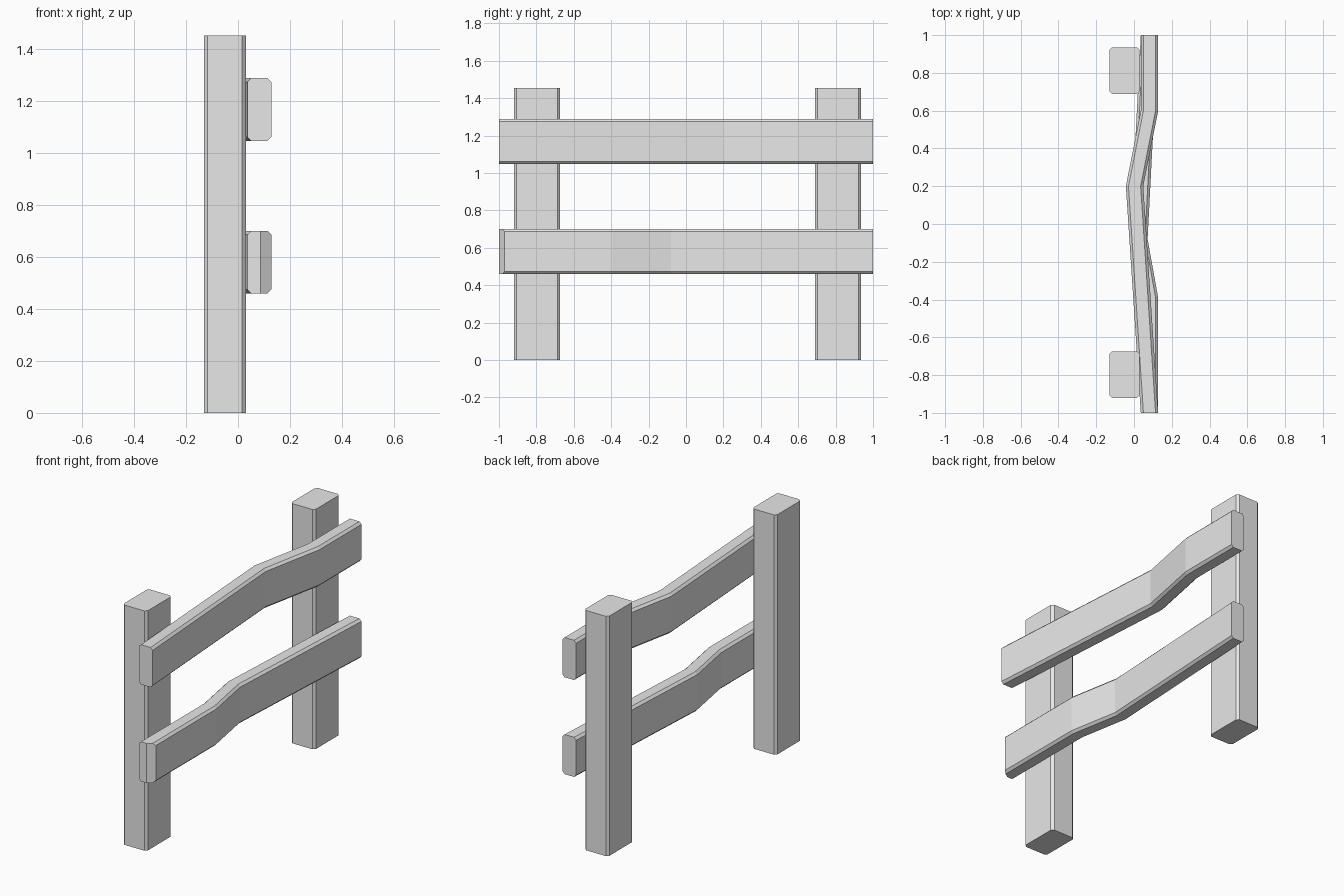
import bpy
import bmesh
from mathutils import Vector

cube = bpy.data.objects.get("Cube")
if cube:
    bpy.data.objects.remove(cube, do_unlink=True)

GREY = (0.8, 0.8, 0.8, 1.0)
wood = bpy.data.materials.new("weathered_grey")
wood.use_nodes = True
wood.diffuse_color = GREY
wood.node_tree.nodes["Principled BSDF"].inputs["Base Color"].default_value = GREY


def chamfered_rect(u0, u1, v0, v1, c):
    """Rectangle outline with cut corners."""
    return [(u0 + c, v0), (u1 - c, v0), (u1, v0 + c), (u1, v1 - c),
            (u1 - c, v1), (u0 + c, v1), (u0, v1 - c), (u0, v0 + c)]


def loft(bm, rings):
    """Skin a list of matching outlines and cap both ends."""
    loops = [[bm.verts.new(p) for p in ring] for ring in rings]
    for a, b in zip(loops, loops[1:]):
        for i in range(len(a)):
            j = (i + 1) % len(a)
            bm.faces.new((a[i], a[j], b[j], b[i]))
    bm.faces.new(loops[0][::-1])
    bm.faces.new(loops[-1])


def finish(bm, name):
    bmesh.ops.recalc_face_normals(bm, faces=bm.faces[:])
    mesh = bpy.data.meshes.new(name)
    bm.to_mesh(mesh)
    bm.free()
    mesh.materials.append(wood)
    obj = bpy.data.objects.new(name, mesh)
    bpy.context.collection.objects.link(obj)


def post(name, y0, y1):
    outline = chamfered_rect(-0.131, 0.03, y0, y1, 0.014)
    bm = bmesh.new()
    loft(bm, [[(x, y, z) for x, y in outline] for z in (0, 1.453)])
    finish(bm, name)


def rail(name, z0, z1, path, cut_corner=False):
    """Bent plank; path lists (y, x of the rear face)."""
    thick = 0.092
    bm = bmesh.new()
    loft(bm, [[(x, y, z) for x, z in chamfered_rect(bx, bx + thick, z0, z1, 0.014)]
              for y, bx in path])
    if cut_corner:
        # Slice off the outer vertical corner of the front end
        cut = bmesh.ops.bisect_plane(
            bm, geom=bm.verts[:] + bm.edges[:] + bm.faces[:], dist=1e-5,
            plane_co=Vector((0.086, -1, 0)), plane_no=Vector((0.03, -0.042, 0)),
            clear_outer=True)
        edges = [e for e in cut["geom_cut"] if isinstance(e, bmesh.types.BMEdge)]
        bmesh.ops.holes_fill(bm, edges=edges, sides=0)
    finish(bm, name)


# Upright posts
post("front_post", -0.92, -0.674)
post("rear_post", 0.689, 0.935)

# Crooked rails
rail("upper_rail", 1.047, 1.288, [(-1, 0.036), (0.2, -0.043), (0.6, 0.036), (1, 0.036)])
rail("lower_rail", 0.46, 0.7, [(-1, 0.036), (-0.39, 0.036), (-0.08, -0.02), (1, 0.036)],
     cut_corner=True)
